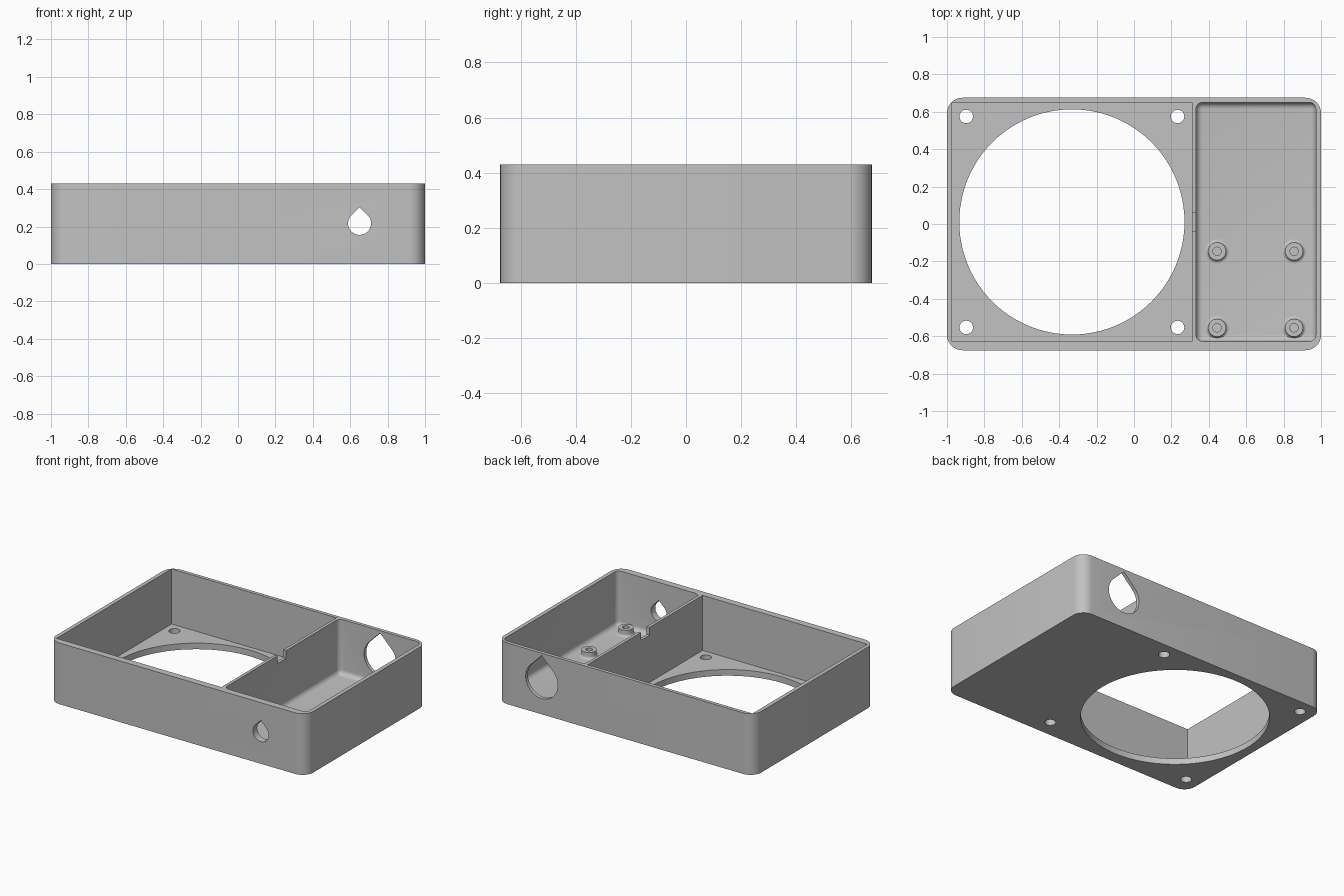
import bpy
import bmesh
from math import cos, sin, pi, radians
from mathutils import Matrix

default = bpy.data.objects.get("Cube")
if default:
    bpy.data.objects.remove(default, do_unlink=True)

HEIGHT, FLOOR = 0.43, 0.043
FAN_X, FAN_Y = -0.332, 0.011
PORT_X = 0.65

grey = bpy.data.materials.new("light_grey")
grey.use_nodes = True
colour = (0.54, 0.54, 0.54, 1)
grey.diffuse_color = colour
grey.node_tree.nodes["Principled BSDF"].inputs["Base Color"].default_value = colour


def finish(bm, name):
    bmesh.ops.recalc_face_normals(bm, faces=bm.faces)
    mesh = bpy.data.meshes.new(name)
    bm.to_mesh(mesh)
    bm.free()
    mesh.materials.append(grey)
    obj = bpy.data.objects.new(name, mesh)
    bpy.context.collection.objects.link(obj)
    return obj


def activate(obj):
    bpy.ops.object.select_all(action='DESELECT')
    obj.select_set(True)
    bpy.context.view_layer.objects.active = obj


def box(name, lo, hi, radius=0, chosen=None):
    """Box between two corners, with the chosen edges rounded."""
    bm = bmesh.new()
    bmesh.ops.create_cube(bm, size=1)
    for v in bm.verts:
        v.co = [a + (b - a) * (c + 0.5) for a, b, c in zip(lo, hi, v.co)]
    if radius:
        edges = [e for e in bm.edges if chosen(e)]
        bmesh.ops.bevel(bm, geom=edges, offset=radius, segments=8,
                        profile=0.5, affect='EDGES', clamp_overlap=True)
    return finish(bm, name)


def prism(name, points, depth):
    """Extrude a closed outline of 3D points along a vector."""
    bm = bmesh.new()
    face = bm.faces.new([bm.verts.new(p) for p in points])
    side = bmesh.ops.extrude_face_region(bm, geom=[face], use_keep_orig=True)
    moved = [g for g in side["geom"] if isinstance(g, bmesh.types.BMVert)]
    bmesh.ops.translate(bm, verts=moved, vec=depth)
    return finish(bm, name)


def drill(name, x, y, r, n):
    ring = [(x + r * cos(2 * pi * i / n), y + r * sin(2 * pi * i / n), -0.1)
            for i in range(n)]
    return prism(name, ring, (0, 0, 0.3))


def teardrop(name, y, z, r):
    """Round hole with a pointed roof, running along y."""
    arc = [radians(135 + 270 * i / 40) for i in range(41)]
    pts = [(PORT_X + r * cos(a), y, z + r * sin(a)) for a in arc]
    pts.append((PORT_X, y, z + r * 2 ** 0.5))
    return prism(name, pts, (0, 0.14, 0))


def cut(target, cutter):
    cutter.hide_render = True
    mod = target.modifiers.new("cut", 'BOOLEAN')
    mod.operation = 'DIFFERENCE'
    mod.solver = 'EXACT'
    mod.object = cutter
    activate(target)
    bpy.ops.object.modifier_apply(modifier=mod.name)
    bpy.data.objects.remove(cutter, do_unlink=True)


def vertical(e):
    a, b = (v.co for v in e.verts)
    return abs(a.z - b.z) > 0.1


def below_top(e):
    return min(v.co.z for v in e.verts) < HEIGHT


# Outer case with rounded upright corners
case = box("case", (-1, -0.675, 0), (1, 0.675, HEIGHT), 0.083, vertical)

# Square fan bay, and electronics bay with a filleted floor
cut(case, box("fan_bay", (-0.972, -0.627, FLOOR), (0.31, 0.65, 0.6)))
cut(case, box("board_bay", (0.332, -0.627, FLOOR), (0.972, 0.65, 0.6),
              0.035, below_top))

# Fan opening and its four screw holes
cut(case, drill("fan_opening", FAN_X, FAN_Y, 0.602, 96))
for sx in (-1, 1):
    for sy in (-1, 1):
        cut(case, drill("screw_hole", FAN_X + sx * 0.565,
                        FAN_Y + sy * 0.564, 0.036, 32))

# Cable notch in the divider, small front port, large back port
cut(case, box("cable_notch", (0.29, -0.037, HEIGHT - 0.055), (0.35, 0.06, 0.6)))
cut(case, teardrop("front_port", -0.72, 0.217, 0.0615))
cut(case, teardrop("back_port", 0.6, 0.236, 0.125))

# Hollow standoffs for the circuit board, flared at the foot
standoffs = []
for x in (0.444, 0.856):
    for y in (-0.146, -0.555):
        bm = bmesh.new()
        flare = [(0.065 - 0.017 * sin(a), FLOOR + 0.017 * (1 - cos(a)))
                 for a in (radians(15 * i) for i in range(7))]
        profile = [(0.065, FLOOR - 0.01)] + flare
        profile += [(0.048, FLOOR + 0.045), (0.022, FLOOR + 0.045),
                    (0.022, FLOOR - 0.01)]
        verts = [bm.verts.new((r, 0, z)) for r, z in profile]
        edges = [bm.edges.new(p) for p in zip(verts, verts[1:])]
        bmesh.ops.spin(bm, geom=verts + edges, cent=(0, 0, 0), axis=(0, 0, 1),
                       angle=2 * pi, steps=32, use_merge=True)
        bmesh.ops.remove_doubles(bm, verts=bm.verts, dist=0.0001)
        bm.transform(Matrix.Translation((x, y, 0)))
        standoffs.append(finish(bm, "board_standoff"))

# Smooth the curved walls, keep the edges crisp
for obj in [case] + standoffs:
    activate(obj)
    bpy.ops.object.shade_smooth_by_angle(angle=radians(30))
